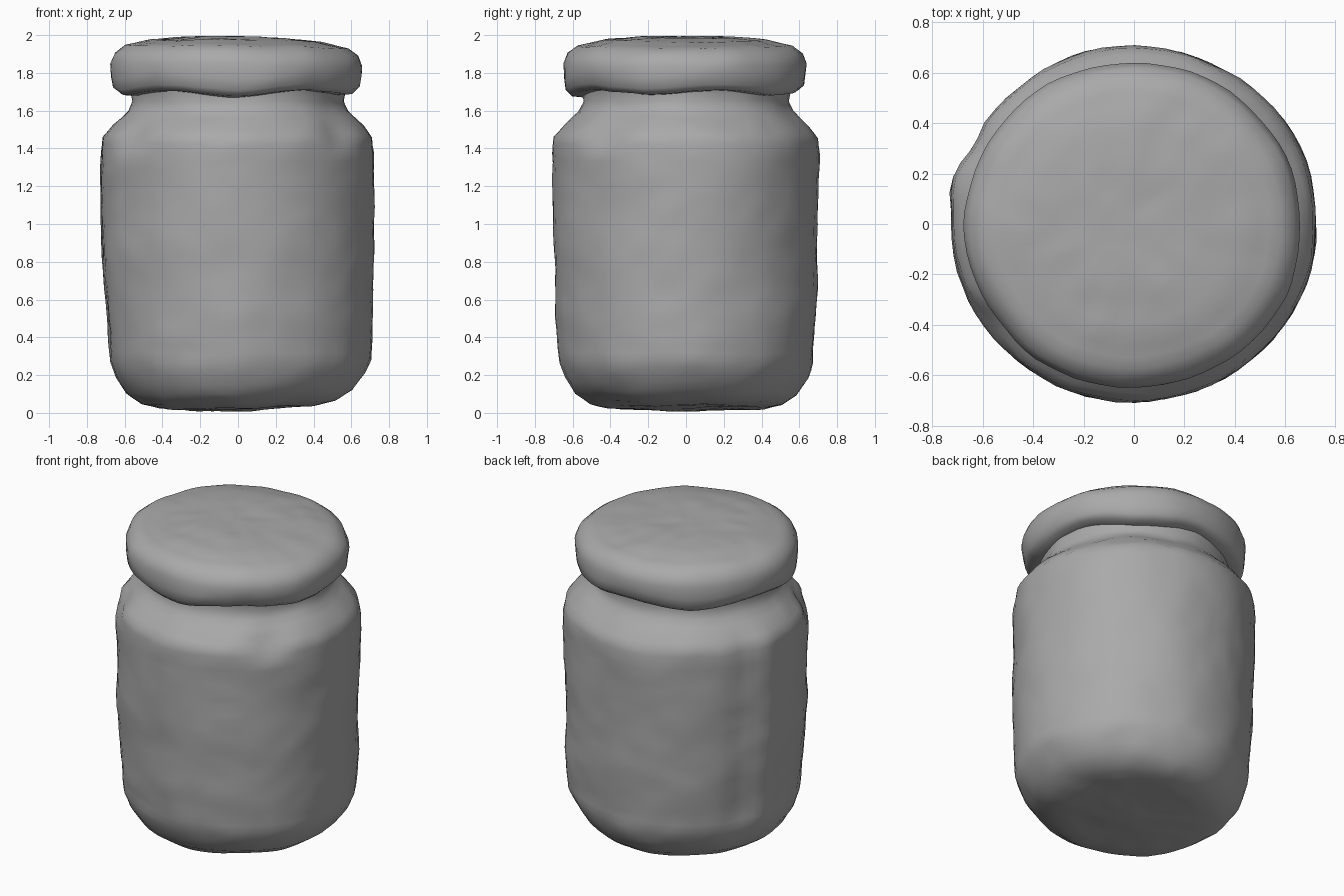
import bpy
import bmesh
from math import sin, cos, pi, atan2, exp, hypot, radians
from mathutils import Vector, noise

cube = bpy.data.objects.get("Cube")
if cube:
    bpy.data.objects.remove(cube, do_unlink=True)

grey = bpy.data.materials.new("plain grey")
grey.use_nodes = True
colour = (0.4, 0.4, 0.4, 1)
grey.diffuse_color = colour
grey.node_tree.nodes["Principled BSDF"].inputs["Base Color"].default_value = colour

SIDES = 72


def bump(value, centre, width):
    return exp(-((value - centre) / width) ** 2)


def resample(profile, step=0.05):
    """Split long profile segments so the surface can be dented."""
    points = [profile[0]]
    for (r0, z0), (r1, z1) in zip(profile, profile[1:]):
        n = max(1, round(hypot(r1 - r0, z1 - z0) / step))
        points += [(r0 + (r1 - r0) * i / n, z0 + (z1 - z0) * i / n) for i in range(1, n + 1)]
    return points


def lathe(name, profile, deform):
    """Spin a profile that starts and ends on the axis, then deform it."""
    bm = bmesh.new()
    rings = []
    for r, z in resample(profile):
        if r < 0.001:
            rings.append([bm.verts.new((0, 0, z))] * SIDES)
        else:
            rings.append([bm.verts.new((r * cos(2 * pi * i / SIDES), r * sin(2 * pi * i / SIDES), z))
                          for i in range(SIDES)])
    for low, high in zip(rings, rings[1:]):
        for i in range(SIDES):
            j = (i + 1) % SIDES
            bm.faces.new(dict.fromkeys((low[i], low[j], high[j], high[i])))
    for v in bm.verts:
        v.co = deform(v.co.copy())
    bmesh.ops.recalc_face_normals(bm, faces=bm.faces)
    mesh = bpy.data.meshes.new(name)
    bm.to_mesh(mesh)
    bm.free()
    mesh.materials.append(grey)
    obj = bpy.data.objects.new(name, mesh)
    bpy.context.collection.objects.link(obj)
    bpy.ops.object.select_all(action="DESELECT")
    obj.select_set(True)
    bpy.context.view_layer.objects.active = obj
    bpy.ops.object.shade_smooth_by_angle(angle=radians(50))
    return obj


def lumps(p, amount):
    """Uneven hand-worn surface: broad waves with finer dents."""
    broad = noise.noise_vector(p * 3.0)
    fine = noise.noise_vector(p * 9.0 + Vector((5, 2, 7)))
    return broad * amount + fine * amount * 0.6


def deform_body(p):
    angle = atan2(p.y, p.x)
    r = hypot(p.x, p.y)
    wall = min(1, max(0, (p.z - 0.15) / 0.2)) * min(1, max(0, (1.56 - p.z) / 0.1))
    scale = 1.0
    if r > 0.5:
        # raised label seam and the pressed panel beside it
        scale += wall * (0.025 * bump(angle, radians(168), 0.1)
                         - 0.025 * bump(angle, radians(152), 0.09))
        # creased shoulder dents
        for a in (-40, -143):
            scale -= 0.06 * bump(angle, radians(a), 0.16) * bump(p.z, 1.47, 0.07)
    out = Vector((p.x * scale, p.y * scale * 0.975, p.z))
    # base tips up towards the left, and the wall leans a little
    low = max(0, 1 - p.z / 0.3)
    out.z += low * 0.05 * max(0, p.x)
    out.x += 0.015 * bump(p.z, 0.35, 0.35)
    return out + lumps(p, 0.011)


def deform_lid(p):
    out = Vector((p.x - 0.005, p.y * 0.965 - 0.005, p.z))
    # crown leans down towards the left; rim edge sags unevenly
    if p.z > 1.8:
        out.z -= 0.025 * max(0, p.x)
    else:
        out.z += 0.012 * sin(5 * atan2(p.y, p.x))
    return out + lumps(p + Vector((3, 1, 0)), 0.009)


# Jar body: rounded base, straight wall, sloped shoulder, neck
lathe("jar_body", [
    (0, 0.012), (0.42, 0.02), (0.52, 0.045), (0.60, 0.1), (0.66, 0.19), (0.69, 0.27),
    (0.705, 0.5), (0.718, 0.9), (0.725, 1.38), (0.715, 1.46), (0.66, 1.525),
    (0.58, 1.60), (0.555, 1.65), (0.57, 1.72), (0, 1.74)], deform_body)

# Lid: rolled rim and gently domed top
lathe("jar_lid", [
    (0, 1.71), (0.55, 1.69), (0.62, 1.695), (0.655, 1.725), (0.663, 1.78), (0.668, 1.85),
    (0.645, 1.905), (0.59, 1.945), (0.45, 1.975), (0.25, 1.992), (0, 1.995)], deform_lid)
